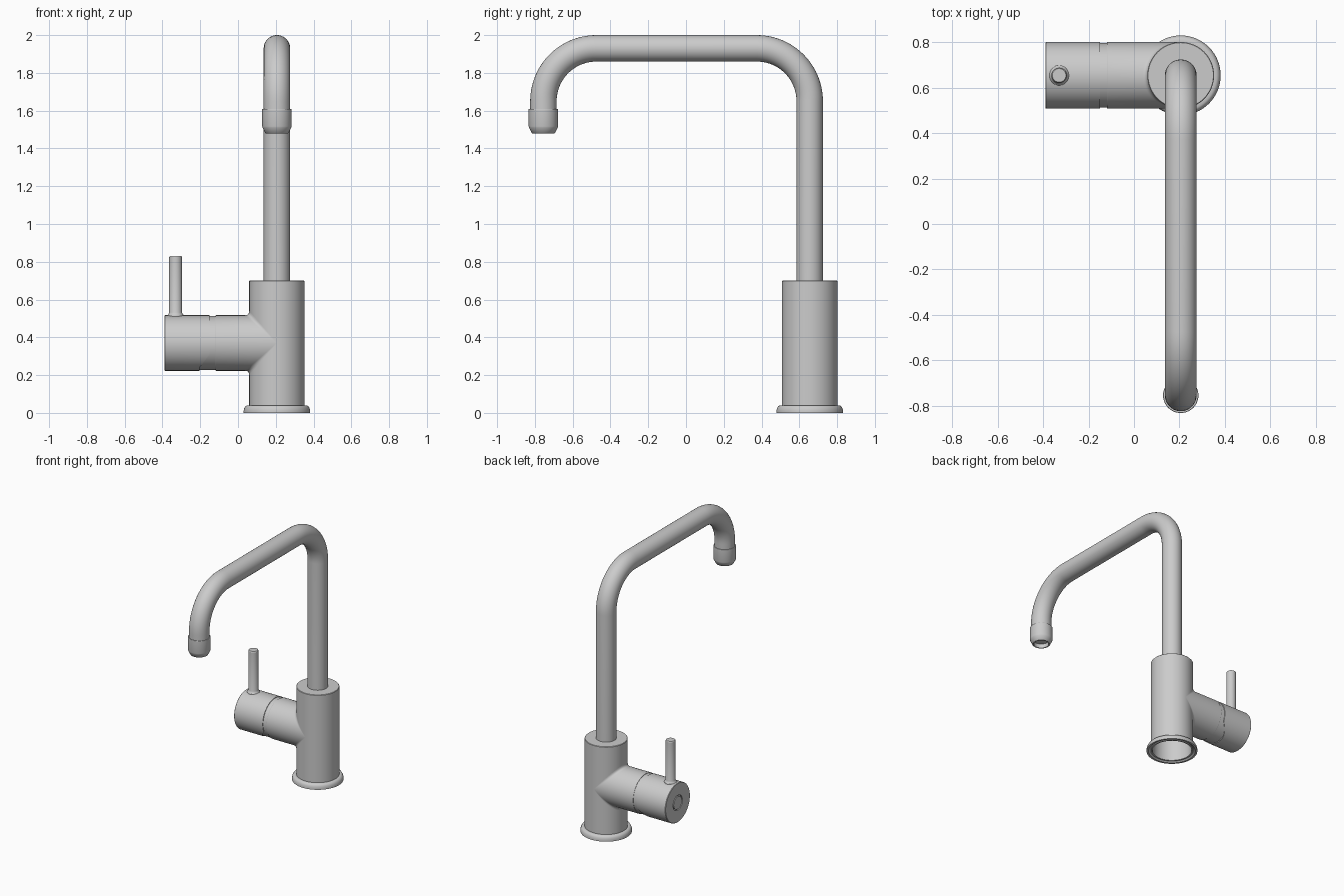
import bpy, bmesh
from math import sin, cos, pi, sqrt, radians
from mathutils import Vector

if "Cube" in bpy.data.objects:
    bpy.data.objects.remove(bpy.data.objects["Cube"])

CX, CY, HZ, R = 0.206, 0.655, 0.37, 0.147   # body axis, handle height, body radius
N = 64


def loft(name, rings):
    """Skin a list of equal-length closed rings into a smooth mesh."""
    bm = bmesh.new()
    rows = [[bm.verts.new(p) for p in ring] for ring in rings]
    n = len(rows[0])
    for a, b in zip(rows, rows[1:]):
        for i in range(n):
            j = (i + 1) % n
            bm.faces.new((a[i], a[j], b[j], b[i]))
    bmesh.ops.remove_doubles(bm, verts=bm.verts[:], dist=1e-5)
    bmesh.ops.recalc_face_normals(bm, faces=bm.faces[:])
    mesh = bpy.data.meshes.new(name)
    bm.to_mesh(mesh)
    bm.free()
    ob = bpy.data.objects.new(name, mesh)
    bpy.context.collection.objects.link(ob)
    bpy.ops.object.select_all(action='DESELECT')
    ob.select_set(True)
    bpy.context.view_layer.objects.active = ob
    bpy.ops.object.shade_smooth_by_angle(angle=radians(32))
    return ob


def angles(n=N):
    return [2 * pi * i / n for i in range(n)]


def lathe(name, x, y, profile, n=N):
    """Revolve (radius, z) points about a vertical axis."""
    return loft(name, [[(x + r * cos(t), y + r * sin(t), z) for t in angles(n)]
                       for r, z in profile])


def side_ring(r, x):
    """Ring about the handle's horizontal axis; x may depend on the angle."""
    return [(x(t) if callable(x) else x, CY + r * sin(t), HZ + r * cos(t))
            for t in angles()]


# Body: hollow upright sleeve
lathe("body", CX, CY, [(0, 0.68), (0.136, 0.68), (0.136, 0.005), (R, 0.005),
                       (R, 0.697), (0.144, 0.70), (0, 0.70)])

# Base flange
lathe("base_flange", CX, CY, [(R, 0.012), (0.163, 0), (0.176, 0), (0.176, 0.012),
                              (0.173, 0.025), (0.167, 0.035), (0.158, 0.04), (R, 0.04)])

# Spout pipe: two quarter bends joined by straight runs
B, ZT, YE = 0.28, 1.93, -0.755
path = [(CY, 0.69, 0)]
steps = 20
path += [(CY - B + B * cos(a), ZT - B + B * sin(a), a)
         for a in (pi / 2 * i / steps for i in range(steps + 1))]
path += [(YE + B + B * cos(a), ZT - B + B * sin(a), a)
         for a in (pi / 2 + pi / 2 * i / steps for i in range(steps + 1))]
path.append((YE, 1.59, pi))
loft("spout_pipe", [[(CX + 0.07 * sin(t), y + 0.07 * cos(t) * cos(a),
                      z + 0.07 * cos(t) * sin(a)) for t in angles(48)]
                    for y, z, a in path])

# Nozzle with recessed outlet
lathe("nozzle", CX, YE, [(0.068, 1.61), (0.076, 1.61), (0.078, 1.607), (0.078, 1.517),
                         (0.076, 1.51), (0.062, 1.482), (0.059, 1.48), (0.052, 1.48),
                         (0.05, 1.51), (0, 1.51)], 48)


# Side arm: horizontal cylinder flowing into the body with a small fillet
def joint_ring(s, f=0.022):
    pts = []
    for t in angles():
        y, z = R * sin(t), R * cos(t)
        xj = CX - sqrt(max(0, R * R - y * y))
        a = Vector((xj - f * abs(cos(t)), CY + y, HZ + z))
        j = Vector((xj, CY + y, HZ + z))
        b = Vector((xj, CY + y, HZ + z + f * cos(t)))
        pts.append(a * (1 - s) ** 2 + j * 2 * s * (1 - s) + b * s * s)
    return pts


loft("side_arm", [side_ring(0.138, -0.12), side_ring(0.145, -0.12), side_ring(R, -0.117)]
     + [joint_ring(i / 6) for i in range(7)])

# Neck between side arm and handle cap
loft("handle_neck", [side_ring(0, -0.26), side_ring(0.1425, -0.26),
                     side_ring(0.1425, -0.11)])


# Handle cap: inner edge is cut back at the underside, grooved outer face
def cap_edge(t):
    return -0.15 - 0.055 * min(1, max(0, (-cos(t) - 0.4) / 0.5))


loft("handle_cap", [side_ring(0, -0.39), side_ring(0.048, -0.39), side_ring(0.048, -0.382),
                    side_ring(0.056, -0.382), side_ring(0.056, -0.39),
                    side_ring(0.144, -0.39), side_ring(R, -0.387),
                    side_ring(R, cap_edge), side_ring(0.14, cap_edge)])

# Lever pin with flared foot
lathe("lever", -0.33, CY, [(0.045, 0.505), (0.043, 0.517), (0.038, 0.522), (0.034, 0.532),
                           (0.034, 0.824), (0.030, 0.83), (0, 0.83)], 32)
